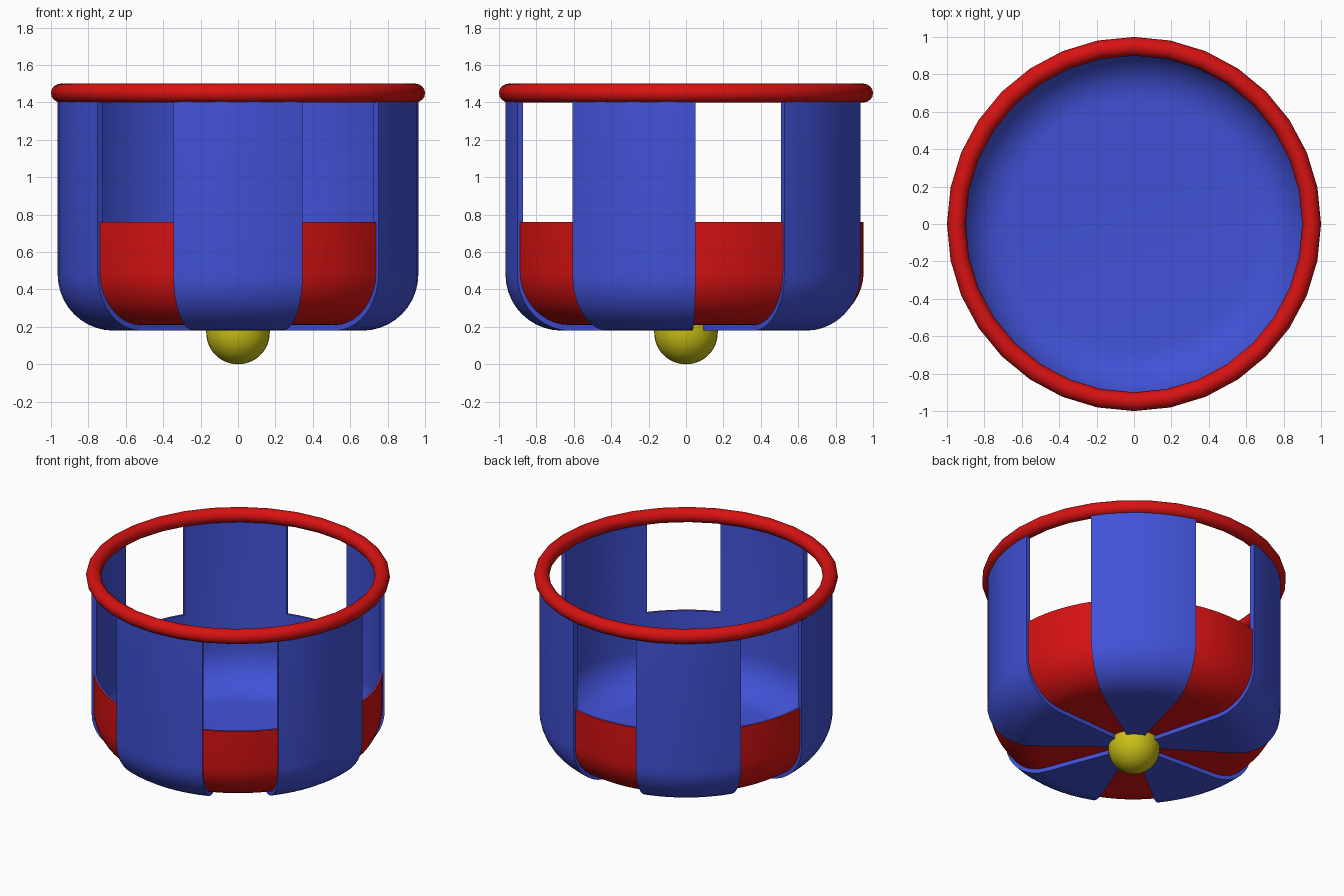
import bpy, bmesh
from math import sin, cos, pi, radians

if "Cube" in bpy.data.objects:
    bpy.data.objects.remove(bpy.data.objects["Cube"])


def material(name, color):
    m = bpy.data.materials.new(name)
    m.diffuse_color = (*color, 1)
    m.use_nodes = True
    m.node_tree.nodes["Principled BSDF"].inputs["Base Color"].default_value = m.diffuse_color
    return m


BLUE = material("blue", (0.054, 0.084, 0.68))
RED = material("red", (0.68, 0.006, 0.006))
YELLOW = material("yellow", (0.58, 0.52, 0.008))


def cup_profile(r, z0, fillet, top, n=10):
    """Half section of a cup: flat floor, rounded corner, straight wall."""
    pts = [(0, z0)]
    for i in range(n + 1):
        a = pi / 2 * i / n
        pts.append((r - fillet + fillet * sin(a), z0 + fillet - fillet * cos(a)))
    return pts + [(r, top)]


def finish(name, bm, mat, smooth=40):
    bmesh.ops.remove_doubles(bm, verts=bm.verts, dist=1e-5)
    bmesh.ops.recalc_face_normals(bm, faces=bm.faces)
    me = bpy.data.meshes.new(name)
    bm.to_mesh(me)
    bm.free()
    ob = bpy.data.objects.new(name, me)
    bpy.context.collection.objects.link(ob)
    me.materials.append(mat)
    bpy.ops.object.select_all(action='DESELECT')
    ob.select_set(True)
    bpy.context.view_layer.objects.active = ob
    bpy.ops.object.shade_smooth_by_angle(angle=radians(smooth))
    return ob


def sweep(name, loop, mid, width, steps, mat):
    """Turn a closed section about z through an angle, capping open ends."""
    bm = bmesh.new()
    rings = []
    for i in range(steps + 1):
        a = radians(mid - width / 2 + width * i / steps)
        rings.append([bm.verts.new((r * cos(a), r * sin(a), z)) for r, z in loop])
    n = len(loop)
    for p, q in zip(rings, rings[1:]):
        for j in range(n):
            k = (j + 1) % n
            bm.faces.new((p[j], p[k], q[k], q[j]))
    if width < 360:
        # caps as a strip of quads between outer and inner section halves
        for ring in (rings[0], rings[-1]):
            for j in range(n // 2 - 1):
                bm.faces.new((ring[j], ring[j + 1], ring[n - 2 - j], ring[n - 1 - j]))
    return finish(name, bm, mat)


def shell(outer, inner):
    return outer + inner[::-1]


# Sections: tall blue staves, low red panels and their blue lining
stave = shell(cup_profile(0.965, 0.18, 0.30, 1.45), cup_profile(0.933, 0.222, 0.27, 1.45))
panel = shell(cup_profile(0.95, 0.21, 0.285, 0.76), cup_profile(0.943, 0.216, 0.28, 0.76))
lining = shell(cup_profile(0.943, 0.216, 0.28, 0.76), cup_profile(0.933, 0.222, 0.27, 0.76))

for i in range(5):
    a = -90 + 72 * i
    sweep(f"blue_stave_{i + 1}", stave, a, 42, 8, BLUE)
    sweep(f"red_panel_{i + 1}", panel, a + 36, 30, 6, RED)
    sweep(f"panel_lining_{i + 1}", lining, a + 36, 30, 6, BLUE)

# Rim ring
rim = [(0.95 + 0.05 * cos(2 * pi * j / 16), 1.45 + 0.05 * sin(2 * pi * j / 16)) for j in range(16)]
sweep("rim", rim, 0, 360, 32, RED)

# Rounded foot under the floor
foot = [(0.17 * sin(pi / 2 * j / 12), 0.17 - 0.17 * cos(pi / 2 * j / 12)) for j in range(13)]
sweep("foot", foot + [(0.17, 0.213), (0, 0.213)], 0, 360, 32, YELLOW)
